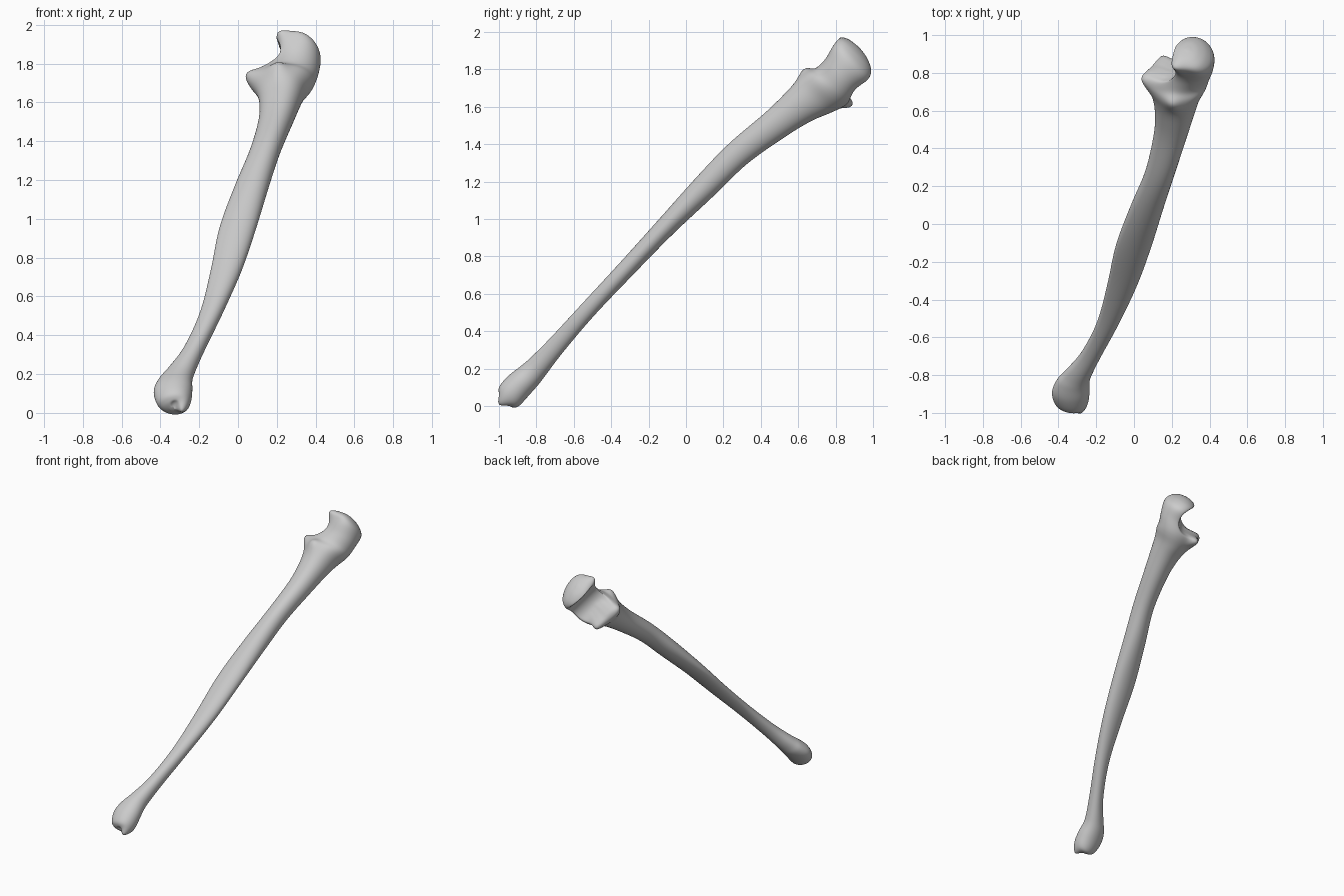
import bpy, bmesh, math
from mathutils import Vector

if "Cube" in bpy.data.objects:
    bpy.data.objects.remove(bpy.data.objects["Cube"])

ROOT = math.sqrt(0.5)
SIDES = 64


def place(x, d, r):
    """x across the bone, d along the diagonal shaft, r through its thickness."""
    return Vector((x, (d - r) * ROOT, (d + r) * ROOT))


def spline(rows, steps):
    """Catmull-Rom interpolation through rows of numbers."""
    out = []
    for i in range(len(rows) - 1):
        quad = [rows[max(0, min(len(rows) - 1, i + k))] for k in (-1, 0, 1, 2)]
        for j in range(steps):
            t = j / steps
            out.append([0.5 * (2 * b + (c - a) * t + (2 * a - 5 * b + 4 * c - e) * t * t
                               + (3 * b - a - 3 * c + e) * t ** 3)
                        for a, b, c, e in zip(*quad)])
    return out + [rows[-1]]


def add_loft(bm, rows):
    """Teardrop rings, narrower towards the sharp inner border."""
    rings = []
    for d, x0, x1, r0, r1 in rows:
        ring = []
        for k in range(SIDES):
            a = math.tau * k / SIDES
            x = (x0 + x1) / 2 + (x1 - x0) / 2 * math.cos(a)
            r = (r0 + r1) / 2 + (r1 - r0) / 2 * math.sin(a) * (1 + 0.15 * math.cos(a))
            ring.append(bm.verts.new(place(x, d, r)))
        rings.append(ring)
    for low, high in zip(rings, rings[1:]):
        for k in range(SIDES):
            n = (k + 1) % SIDES
            bm.faces.new((low[k], low[n], high[n], high[k]))
    bm.faces.new(rings[0])
    bm.faces.new(rings[-1])


def carve(bm, centre, inward, radius, axis=None):
    """Press the surface inward, out of a ball or out of a cylinder along axis."""
    for v in bm.verts:
        q = v.co - centre
        if axis:
            q -= axis * q.dot(axis)
        if q.length < radius:
            b = q.dot(inward)
            v.co += inward * (math.sqrt(b * b + radius ** 2 - q.length_squared) - b)


def pull(bm, start, end, size):
    """Draw out a soft point from start to end."""
    for v in bm.verts:
        v.co += (end - start) * math.exp(-((v.co - start).length / size) ** 2)


# Main bone: distance along, inner and outer edge, back and front edge
stations = [
    (-0.67, -0.35, -0.33, 0.69, 0.71),
    (-0.66, -0.39, -0.28, 0.65, 0.75),
    (-0.63, -0.42, -0.245, 0.632, 0.78),
    (-0.55, -0.435, -0.235, 0.635, 0.785),
    (-0.47, -0.41, -0.235, 0.64, 0.775),
    (-0.4, -0.365, -0.22, 0.65, 0.77),
    (-0.25, -0.28, -0.17, 0.67, 0.77),
    (0, -0.195, -0.078, 0.69, 0.78),
    (0.3, -0.14, 0.02, 0.697, 0.792),
    (0.6, -0.095, 0.095, 0.7, 0.808),
    (0.9, -0.015, 0.16, 0.69, 0.825),
    (1.15, 0.06, 0.218, 0.685, 0.83),
    (1.4, 0.105, 0.283, 0.642, 0.81),
    (1.55, 0.11, 0.322, 0.605, 0.807),
    (1.65, 0.095, 0.35, 0.565, 0.81),
    (1.72, 0.065, 0.385, 0.54, 0.805),
    (1.77, 0.065, 0.402, 0.535, 0.785),
    (1.84, 0.14, 0.42, 0.55, 0.785),
    (1.92, 0.195, 0.425, 0.545, 0.805),
    (1.97, 0.2, 0.39, 0.57, 0.805),
    (2.0, 0.23, 0.34, 0.63, 0.765),
    (2.01, 0.275, 0.295, 0.69, 0.71),
]
bm = bmesh.new()
add_loft(bm, spline(stations, 8))

# Hinge notch, side facet and groove beside the styloid
along = Vector((0.244, 0.686, 0.686)).normalized()
facing = Vector((-0.825, 0.519, -0.226)).normalized()
across = along.cross(facing).normalized()
hinge = along * 1.875 - facing * 0.085 + across * 0.7
carve(bm, hinge, -facing, 0.105, across)
carve(bm, place(0.085, 1.73, 0.815), place(1, 0, -1).normalized(), 0.065)
carve(bm, place(-0.32, -0.7, 0.735), place(0, 1, 0), 0.045)
for _ in range(4):
    bmesh.ops.smooth_vert(bm, verts=bm.verts, factor=0.5,
                          use_axis_x=True, use_axis_y=True, use_axis_z=True)

# Styloid point, three lip corners of the shelf, beak above the notch
pull(bm, place(-0.275, -0.655, 0.71), place(-0.285, -0.697, 0.714), 0.035)
pull(bm, place(0.145, 1.75, 0.56), place(0.148, 1.76, 0.51), 0.05)
pull(bm, place(0.075, 1.755, 0.68), place(0.052, 1.775, 0.69), 0.05)
pull(bm, place(0.2, 1.7, 0.8), place(0.2, 1.715, 0.825), 0.05)
pull(bm, place(0.23, 1.955, 0.77), place(0.205, 1.967, 0.805), 0.05)

bmesh.ops.recalc_face_normals(bm, faces=bm.faces)
for face in bm.faces:
    face.smooth = True
mesh = bpy.data.meshes.new("forearm_bone")
bm.to_mesh(mesh)
bm.free()
bone = bpy.data.objects.new("forearm_bone", mesh)
bpy.context.collection.objects.link(bone)

# Bone colour
grey = bpy.data.materials.new("bone_grey")
grey.use_nodes = True
colour = (0.6, 0.6, 0.6, 1)
grey.diffuse_color = colour
grey.node_tree.nodes["Principled BSDF"].inputs["Base Color"].default_value = colour
mesh.materials.append(grey)
